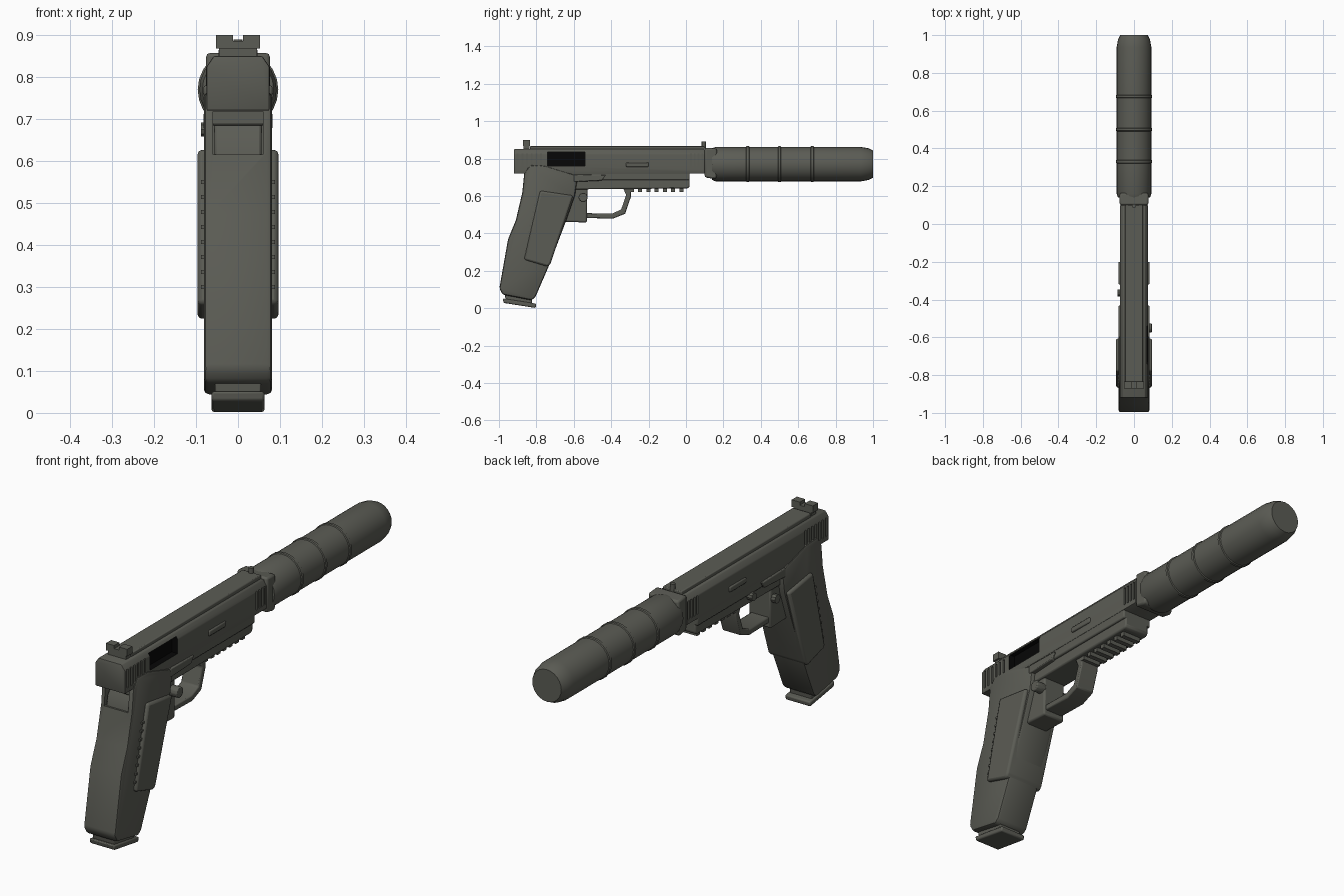
import bpy, bmesh, math
from mathutils import Matrix, Vector

start = bpy.data.objects.get("Cube")
if start:
    bpy.data.objects.remove(start, do_unlink=True)


def material(name, colour):
    m = bpy.data.materials.new(name)
    m.use_nodes = True
    m.diffuse_color = colour
    bsdf = next(n for n in m.node_tree.nodes if n.type == 'BSDF_PRINCIPLED')
    bsdf.inputs["Base Color"].default_value = colour
    bsdf.inputs["Roughness"].default_value = 0.6
    return m


gunmetal = material("dark olive grey", (0.105, 0.107, 0.09, 1))
black = material("port black", (0.002, 0.002, 0.002, 1))
parts = []


def finish(name, bm, bevel=0, mat=gunmetal):
    bmesh.ops.recalc_face_normals(bm, faces=bm.faces)
    mesh = bpy.data.meshes.new(name)
    bm.to_mesh(mesh)
    bm.free()
    ob = bpy.data.objects.new(name, mesh)
    bpy.context.collection.objects.link(ob)
    mesh.materials.append(mat)
    if bevel:
        mod = ob.modifiers.new("soft edges", 'BEVEL')
        mod.width, mod.segments, mod.limit_method = bevel, 2, 'ANGLE'
        mod.angle_limit = math.radians(30)
    parts.append(ob)
    return ob


def add_prism(bm, profile, x0, x1):
    """Side profile of (y, z) points extruded from x0 to x1."""
    face = bm.faces.new([bm.verts.new((x0, y, z)) for y, z in profile])
    out = bmesh.ops.extrude_face_region(bm, geom=[face])
    verts = [v for v in out["geom"] if isinstance(v, bmesh.types.BMVert)]
    bmesh.ops.translate(bm, verts=verts, vec=(x1 - x0, 0, 0))


def prism(name, profile, half, bevel=0):
    bm = bmesh.new()
    add_prism(bm, profile, -half, half)
    return finish(name, bm, bevel)


def rect(y0, y1, z0, z1):
    return [(y0, z0), (y1, z0), (y1, z1), (y0, z1)]


def boxes(name, items, bevel=0):
    bm = bmesh.new()
    for x0, x1, y0, y1, z0, z1 in items:
        add_prism(bm, rect(y0, y1, z0, z1), x0, x1)
    return finish(name, bm, bevel)


def peg(name, centre, radius, depth, axis, sides=12, bevel=0):
    bm = bmesh.new()
    turn = Vector((0, 0, 1)).rotation_difference(Vector(axis)).to_matrix().to_4x4()
    bmesh.ops.create_cone(bm, cap_ends=True, segments=sides, radius1=radius, radius2=radius,
                          depth=depth, matrix=Matrix.Translation(centre) @ turn)
    return finish(name, bm, bevel)


def cut(target, cutter):
    mod = target.modifiers.new("cut", 'BOOLEAN')
    mod.operation, mod.solver, mod.object = 'DIFFERENCE', 'EXACT', cutter
    bpy.context.view_layer.update()
    graph = bpy.context.evaluated_depsgraph_get()
    target.data = bpy.data.meshes.new_from_object(target.evaluated_get(graph))
    target.modifiers.clear()
    parts.remove(cutter)
    bpy.data.objects.remove(cutter, do_unlink=True)


# Slide: chamfered cross-section swept along the barrel direction
bm = bmesh.new()
half_section = [(0.075, 0.72), (0.075, 0.825), (0.058, 0.85)]
section = half_section + [(-x, z) for x, z in reversed(half_section)]
base = bm.faces.new([bm.verts.new((x, -0.92, z)) for x, z in section])
out = bmesh.ops.extrude_face_region(bm, geom=[base])
bmesh.ops.translate(bm, verts=[v for v in out["geom"] if isinstance(v, bmesh.types.BMVert)],
                    vec=(0, 1.02, 0))
slide = finish("slide", bm, 0.004)

# Serrations on both sides and the ejection port on one side
slots = []
for first, count, step in ((-0.905, 7, 0.025), (0.022, 4, 0.02)):
    for i in range(count):
        y = first + i * step
        for a, b in ((-0.1, -0.067), (0.067, 0.1)):
            slots.append((a, b, y, y + 0.010, 0.742, 0.826))
slots = [s for s in slots if not (s[0] > 0 and -0.76 < s[2] < -0.5)]
slots.append((0.045, 0.1, -0.74, -0.54, 0.76, 0.836))
cut(slide, boxes("slide_cutter", slots))
slide.data.materials.append(black)
for p in slide.data.polygons:
    x, y, z = p.center
    if 0.04 < x < 0.0735 and -0.745 < y < -0.535 and 0.755 < z < 0.84:
        p.material_index = 1

# Top strip, rear sight and front sight
prism("top_strip", rect(-0.835, 0.1, 0.84, 0.866), 0.047, 0.004)
boxes("rear_sight", [(-0.045, 0.045, -0.868, -0.838, 0.845, 0.872),
                     (-0.053, 0.053, -0.872, -0.835, 0.868, 0.886),
                     (-0.053, -0.012, -0.872, -0.835, 0.884, 0.9),
                     (0.012, 0.053, -0.872, -0.835, 0.884, 0.9)])
peg("front_sight", (0, 0.095, 0.872), 0.011, 0.036, (0, 0, 1))

# Raised side levers, catches and pins
boxes("slide_lugs", [(s * 0.07, s * 0.082, -0.32, -0.2, 0.755, 0.78) for s in (-1, 1)], 0.005)
prism("frame_levers", [(-0.6, 0.675), (-0.45, 0.682), (-0.43, 0.712), (-0.6, 0.715)], 0.082, 0.004)
peg("magazine_button", (0.07, -0.55, 0.592), 0.025, 0.048, (1, 0, 0), 10, 0.004)
peg("frame_pin", (-0.066, -0.55, 0.592), 0.02, 0.02, (1, 0, 0), 10)
peg("takedown_catch", (-0.075, -0.365, 0.675), 0.018, 0.026, (1, 0, 0), 10)

# Frame with a narrower dust cover below and rail teeth
prism("upper_frame", rect(-0.86, 0.02, 0.685, 0.735), 0.073, 0.006)
prism("dust_cover", [(-0.62, 0.635), (0.01, 0.64), (0.02, 0.65), (0.02, 0.72), (-0.62, 0.72)],
      0.062, 0.018)
boxes("rail_teeth", [(-0.045, 0.045, -0.3 + i * 0.044, -0.278 + i * 0.044, 0.62, 0.65)
                     for i in range(7)])

# Trigger guard and the block behind it
prism("guard_block", [(-0.66, 0.462), (-0.53, 0.458), (-0.527, 0.65), (-0.66, 0.65)], 0.055, 0.008)
prism("trigger_guard", [(-0.54, 0.482), (-0.39, 0.479), (-0.325, 0.505), (-0.293, 0.6),
                        (-0.293, 0.65), (-0.34, 0.65), (-0.32, 0.605), (-0.347, 0.527),
                        (-0.395, 0.506), (-0.54, 0.508)], 0.045, 0.005)

# Grip with a recessed tang under the slide
grip = prism("grip", [(-0.835, 0.765), (-0.865, 0.72), (-0.875, 0.62), (-0.909, 0.473),
                      (-0.952, 0.366), (-0.998, 0.105), (-0.98, 0.072), (-0.825, 0.042),
                      (-0.805, 0.06), (-0.727, 0.24), (-0.64, 0.47), (-0.594, 0.602),
                      (-0.578, 0.708), (-0.754, 0.762)], 0.081, 0.012)
cut(grip, boxes("tang_cutter", [(-0.06, 0.06, -0.95, -0.835, 0.615, 0.718)]))
prism("tang", [(-0.87, 0.6), (-0.86, 0.66), (-0.825, 0.71), (-0.8, 0.71), (-0.8, 0.6)], 0.056, 0.006)

# Grip side panels with a row of small ribs along the rear edge
prism("grip_panels", [(-0.78, 0.628), (-0.604, 0.602), (-0.725, 0.235), (-0.74, 0.222),
                      (-0.866, 0.26)], 0.096, 0.013)
ribs = []
for i in range(8):
    t = i / 7
    y, z = -0.8 - 0.055 * t, 0.55 - 0.25 * t
    ribs.append((-0.088, 0.088, y - 0.012, y + 0.006, z - 0.005, z + 0.005))
boxes("panel_ribs", ribs)

# Magazine base in two slabs
prism("magazine_neck", [(-0.97, 0.09), (-0.82, 0.07), (-0.825, 0.02), (-0.965, 0.045)], 0.055, 0.004)
prism("magazine_foot", [(-0.98, 0.052), (-0.8, 0.024), (-0.803, 0.001), (-0.975, 0.028)], 0.063, 0.006)

# Muzzle collar
prism("muzzle_collar", [(0.1, 0.7), (0.15, 0.69), (0.165, 0.7), (0.165, 0.853), (0.1, 0.858)],
      0.076, 0.014)

# Suppressor: turned profile of (y, radius) with three raised rings
profile = [(0.14, 0), (0.14, 0.085), (0.16, 0.092)]
for y in (0.33, 0.5, 0.675):
    profile += [(y - 0.009, 0.092), (y - 0.006, 0.096), (y + 0.006, 0.096), (y + 0.009, 0.092)]
profile += [(0.935, 0.092), (0.975, 0.085), (1.0, 0.073), (1.0, 0)]
bm = bmesh.new()
verts = [bm.verts.new((r, y, 0.77)) for y, r in profile]
edges = [bm.edges.new(pair) for pair in zip(verts, verts[1:])]
bmesh.ops.spin(bm, geom=verts + edges, cent=(0, 0, 0.77), axis=(0, 1, 0),
               angle=math.tau, steps=24, use_merge=True)
bmesh.ops.remove_doubles(bm, verts=bm.verts, dist=0.0001)
finish("suppressor", bm)

# Smooth shading with crisp edges
bpy.ops.object.select_all(action='DESELECT')
for ob in parts:
    ob.select_set(True)
bpy.context.view_layer.objects.active = slide
bpy.ops.object.shade_smooth_by_angle(angle=math.radians(35))
